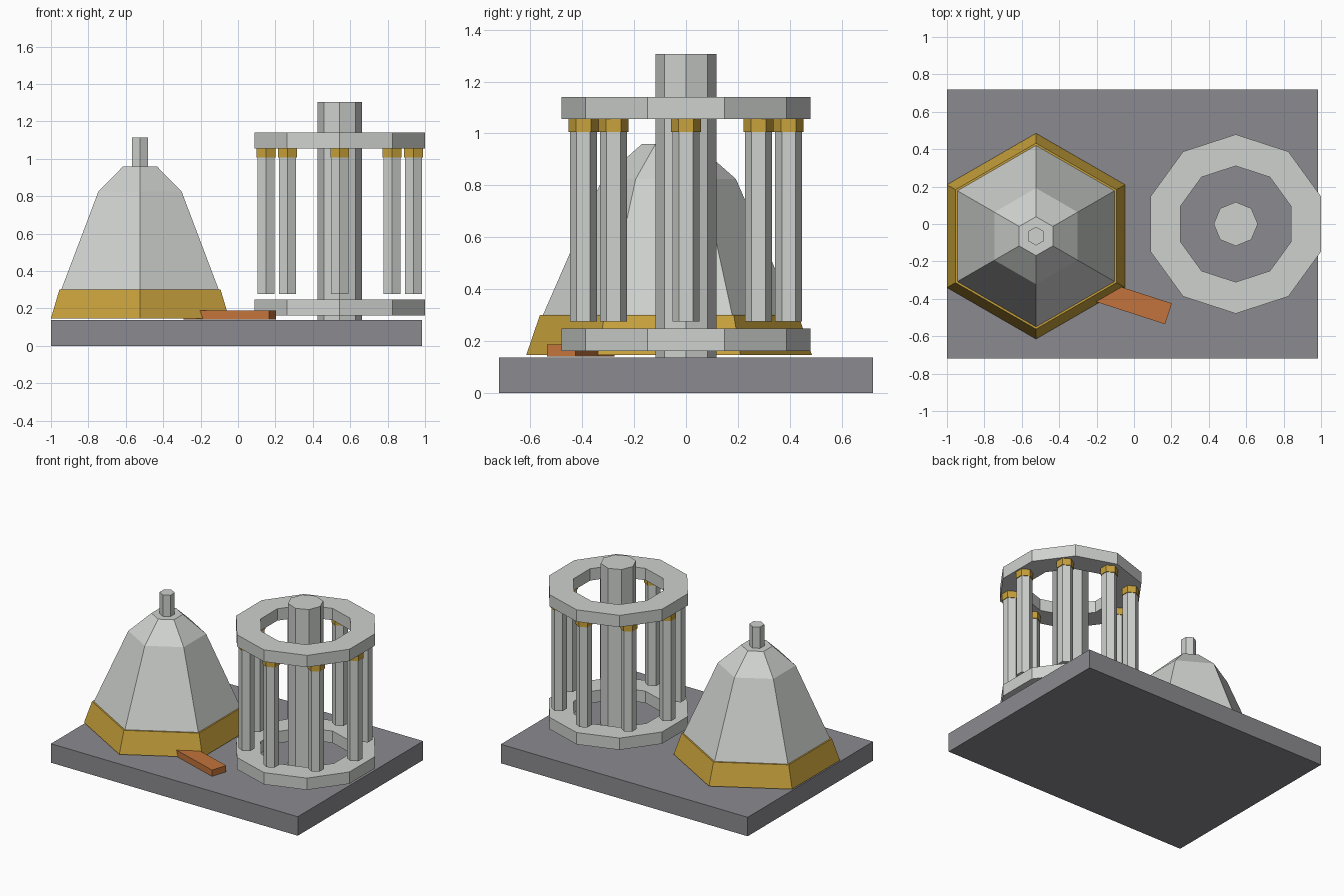
import bpy, bmesh
from math import sin, cos, pi, radians

cube = bpy.data.objects.get("Cube")
if cube:
    bpy.data.objects.remove(cube, do_unlink=True)


def material(name, rgb):
    m = bpy.data.materials.new(name)
    m.use_nodes = True
    m.diffuse_color = (*rgb, 1)
    m.node_tree.nodes["Principled BSDF"].inputs["Base Color"].default_value = (*rgb, 1)
    return m


SILVER = material("pale silver", (0.62, 0.64, 0.62))
GOLD = material("gold", (0.58, 0.36, 0.045))
SLATE = material("slate grey", (0.26, 0.26, 0.28))
COPPER = material("copper orange", (0.54, 0.175, 0.045))


def finish(name, bm, mat, loc):
    bmesh.ops.recalc_face_normals(bm, faces=bm.faces)
    mesh = bpy.data.meshes.new(name)
    bm.to_mesh(mesh)
    bm.free()
    mesh.materials.append(mat)
    ob = bpy.data.objects.new(name, mesh)
    ob.location = loc
    bpy.context.collection.objects.link(ob)
    return ob


def lathe(name, profile, sides, mat, x, y, hollow=False):
    """Revolve (radius, z) points; a hollow profile closes on itself, else ends are capped."""
    bm = bmesh.new()
    rings = []
    for r, z in profile:
        angles = [pi / 2 + 2 * pi * i / sides for i in range(sides)]
        rings.append([bm.verts.new((r * cos(a), r * sin(a), z)) for a in angles])
    pairs = list(zip(rings, rings[1:]))
    if hollow:
        pairs.append((rings[-1], rings[0]))
    else:
        bm.faces.new(rings[0])
        bm.faces.new(rings[-1])
    for low, high in pairs:
        for i in range(sides):
            j = (i + 1) % sides
            bm.faces.new((low[i], low[j], high[j], high[i]))
    return finish(name, bm, mat, (x, y, 0))


def prism(name, r, z0, z1, sides, mat, x, y):
    return lathe(name, [(r, z0), (r, z1)], sides, mat, x, y)


def box(name, size, mat, loc, turn=0):
    bm = bmesh.new()
    bmesh.ops.create_cube(bm, size=1)
    bmesh.ops.scale(bm, vec=size, verts=bm.verts)
    ob = finish(name, bm, mat, loc)
    ob.rotation_euler.z = radians(turn)
    return ob


# Base slab
box("base_slab", (1.985, 1.44, 0.138), SLATE, (-0.0075, 0, 0.069))

# Faceted bell with gold rim and stem
BX, BY = -0.524, -0.065
lathe("bell_rim", [(0.55, 0.147), (0.497, 0.302)], 6, GOLD, BX, BY)
lathe("bell_body", [(0.485, 0.295), (0.485, 0.303), (0.257, 0.825), (0.104, 0.96)],
      6, SILVER, BX, BY)
prism("bell_stem", 0.05, 0.955, 1.115, 6, SILVER, BX, BY)

# Cage: centre post and two rings
CX = 0.544
prism("centre_post", 0.118, 0.138, 1.305, 8, SILVER, CX, 0)
for name, z0, z1 in (("lower_ring", 0.163, 0.249), ("upper_ring", 1.055, 1.141)):
    lathe(name, [(0.479, z0), (0.479, z1), (0.31, z1), (0.31, z0)],
          10, SILVER, CX, 0, hollow=True)

# Pillars with gold caps
for i in range(8):
    x = CX + 0.395 * cos(i * pi / 4)
    y = 0.395 * sin(i * pi / 4)
    prism(f"pillar_{i + 1}", 0.0525, 0.276, 1.008, 6, SILVER, x, y)
    prism(f"pillar_cap_{i + 1}", 0.058, 1.006, 1.055, 6, GOLD, x, y)

# Loose plank leaning out from under the bell
box("plank", (0.48, 0.117, 0.046), COPPER, (-0.044, -0.406, 0.165), -18)
